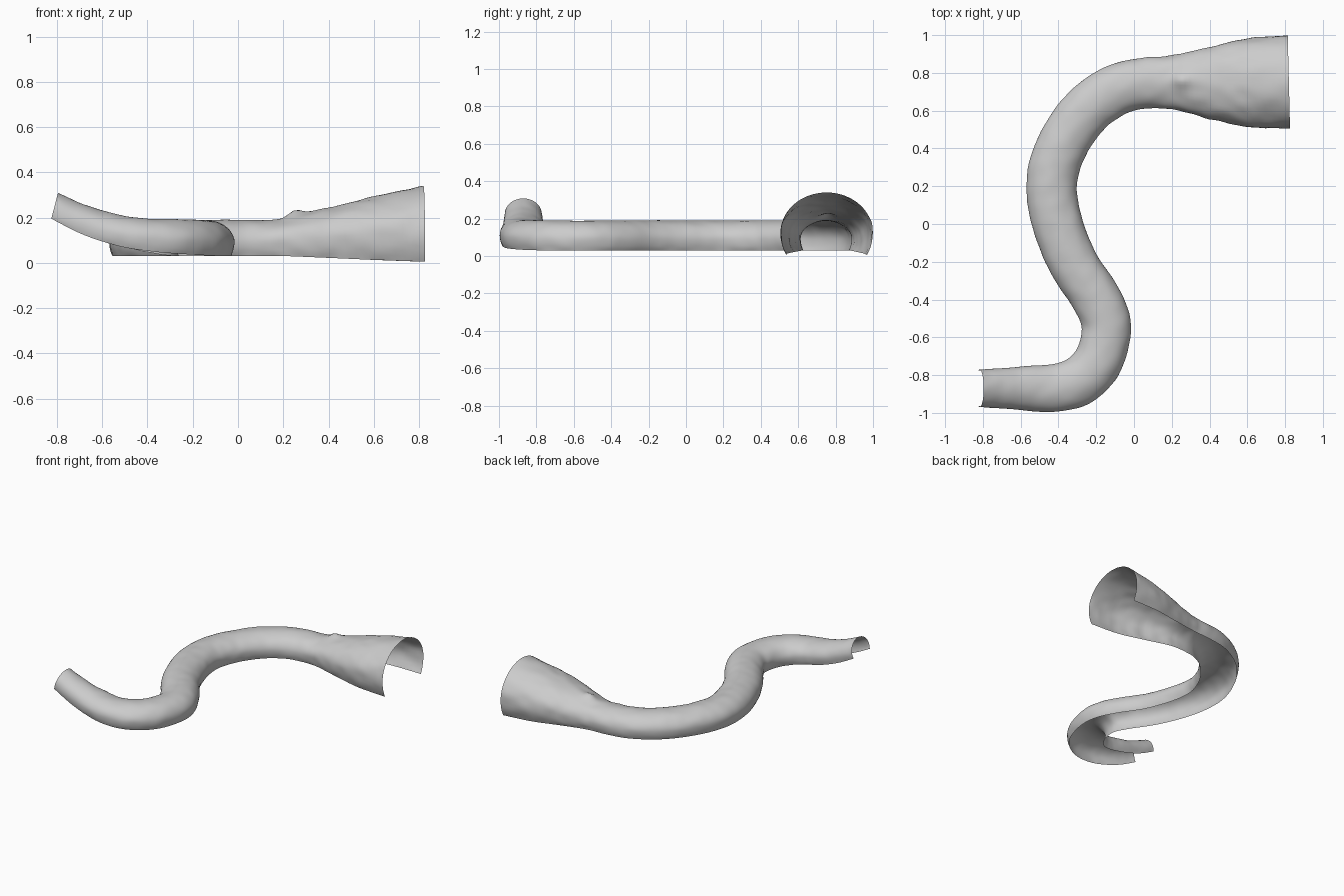
import bpy, bmesh, math
from mathutils import Vector, noise

# Stations along the open-bottomed pipe: centre x, y, half width, base z, height, belly height, lean
STATIONS = [
    (0.82, 0.752, 0.247, 0.005, 0.335, 0.12, 0),
    (0.60, 0.747, 0.234, 0.013, 0.281, 0.11, 0),
    (0.40, 0.747, 0.190, 0.022, 0.223, 0.09, 0),
    (0.20, 0.750, 0.143, 0.03, 0.165, 0.065, 0),
    (0.06, 0.745, 0.135, 0.03, 0.16, 0.06, 0),
    (-0.08, 0.715, 0.135, 0.03, 0.16, 0.06, 0),
    (-0.23, 0.62, 0.135, 0.03, 0.16, 0.06, 0),
    (-0.35, 0.47, 0.135, 0.03, 0.16, 0.06, 0),
    (-0.42, 0.31, 0.135, 0.03, 0.16, 0.06, 0),
    (-0.435, 0.17, 0.133, 0.03, 0.16, 0.06, 0),
    (-0.405, 0.0, 0.133, 0.03, 0.16, 0.06, 0),
    (-0.325, -0.20, 0.130, 0.03, 0.16, 0.06, 0),
    (-0.215, -0.37, 0.130, 0.03, 0.16, 0.06, 0),
    (-0.155, -0.49, 0.130, 0.03, 0.16, 0.06, 0),
    (-0.150, -0.60, 0.130, 0.03, 0.16, 0.06, 0),
    (-0.195, -0.735, 0.130, 0.031, 0.16, 0.06, 0),
    (-0.29, -0.83, 0.130, 0.038, 0.155, 0.06, 0.02),
    (-0.41, -0.867, 0.127, 0.052, 0.143, 0.055, 0.06),
    (-0.55, -0.870, 0.120, 0.08, 0.135, 0.05, 0.13),
    (-0.69, -0.870, 0.108, 0.127, 0.127, 0.04, 0.20),
    (-0.825, -0.870, 0.099, 0.195, 0.117, 0.03, 0.26),
]
STEPS, SIDES = 8, 40


def spline(pts, steps):
    """Catmull-Rom through every station value."""
    out = []
    for i in range(len(pts) - 1):
        a, b, c, d = (pts[max(0, min(len(pts) - 1, i + k))] for k in (-1, 0, 1, 2))
        for s in range(steps):
            t = s / steps
            out.append([0.5 * (2*q + (r-p)*t + (2*p-5*q+4*r-u)*t*t + (3*q-p-3*r+u)*t**3)
                        for p, q, r, u in zip(a, b, c, d)])
    out.append(list(pts[-1]))
    return out


rows = spline(STATIONS, STEPS)
bm = bmesh.new()
grid = []
for i, (x, y, w, zb, h, belly, lean) in enumerate(rows):
    p, q = rows[max(0, i - 1)], rows[min(len(rows) - 1, i + 1)]
    tan = Vector((q[0] - p[0], q[1] - p[1], 0)).normalized()
    side = Vector((-tan.y, tan.x, 0))
    up = (Vector((0, 0, 1)) - tan * lean).normalized()
    cut = math.asin(min(0.95, belly / w))          # how far the arc wraps under
    ring = []
    for j in range(SIDES + 1):
        ang = -cut + (math.pi + 2 * cut) * j / SIDES
        s = math.sin(ang)
        height = belly + (s * (h - belly) if s > 0 else s * w)
        co = Vector((x, y, zb)) + side * (w * math.cos(ang)) + up * height
        # slight hand-worked unevenness, strongest on the flared mouth
        if 0 < j < SIDES and 0 < i < len(rows) - 1:
            amp = 0.006 if x > 0.15 else 0.003
            out = side * math.cos(ang) + up * s
            co += out * amp * noise.noise(co * 14)
            # small knob at the throat of the flare
            d2 = (co.x - 0.255) ** 2 + (co.y - 0.765) ** 2
            if s > 0:
                co.z += 0.028 * math.exp(-d2 / 0.0016)
        ring.append(bm.verts.new(co))
    grid.append(ring)

for a, b in zip(grid, grid[1:]):
    for j in range(SIDES):
        f = bm.faces.new((a[j], a[j + 1], b[j + 1], b[j]))
        f.smooth = True

# Make the shell face outwards
bm.normal_update()
top = grid[len(grid) // 2][SIDES // 2]
if top.normal.z < 0:
    bmesh.ops.reverse_faces(bm, faces=bm.faces[:])

mesh = bpy.data.meshes.new("curved_pipe_shell")
bm.to_mesh(mesh)
bm.free()
obj = bpy.data.objects.new("curved_pipe_shell", mesh)
bpy.context.collection.objects.link(obj)
